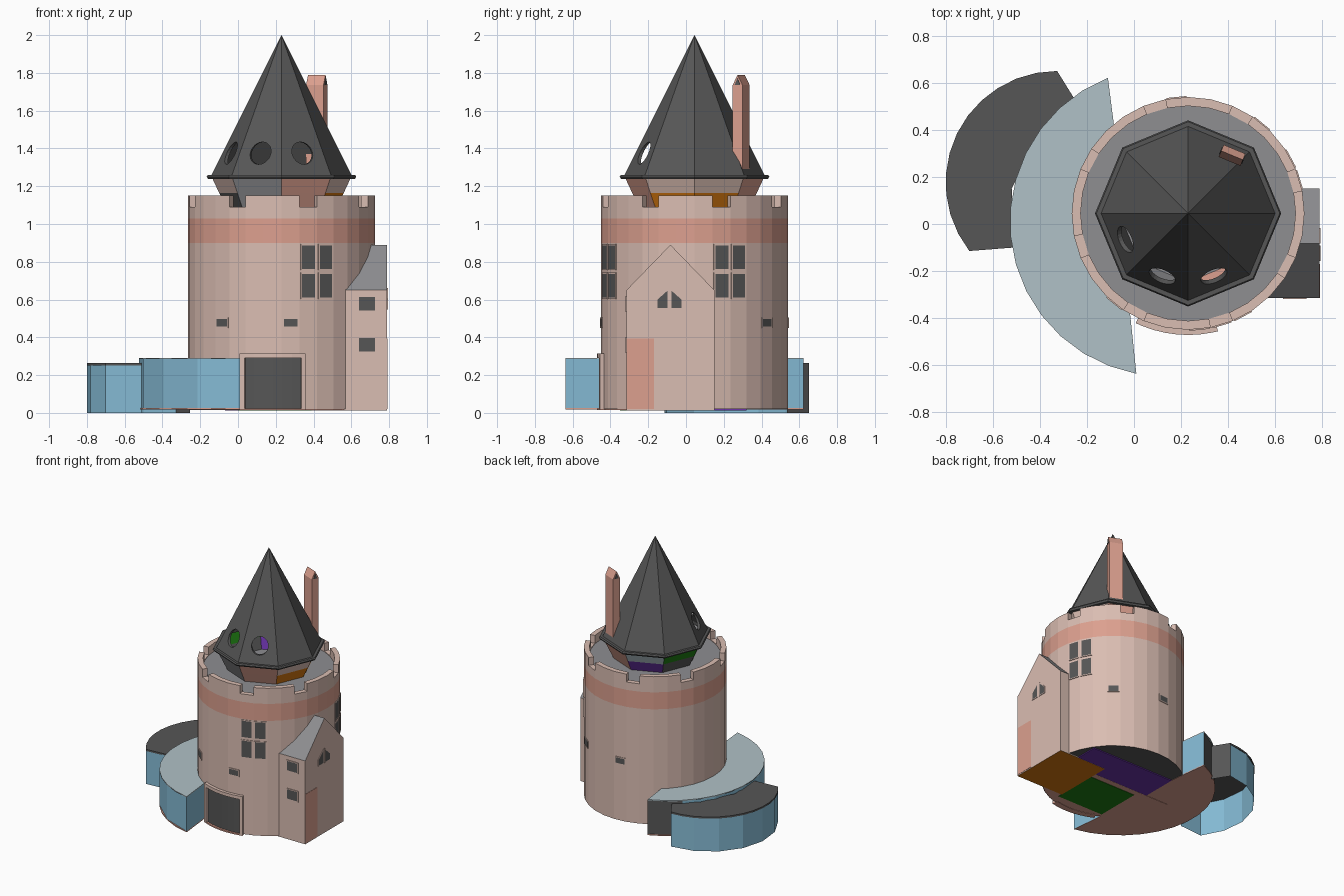
import bpy, bmesh, math
from mathutils import Vector

if "Cube" in bpy.data.objects:
    bpy.data.objects.remove(bpy.data.objects["Cube"])

CX, CY = 0.23, 0.045          # tower axis


def material(name, rgb):
    m = bpy.data.materials.new(name)
    lin = [((c / 255 + 0.055) / 1.055) ** 2.4 for c in rgb]
    m.diffuse_color = (*lin, 1)
    m.use_nodes = True
    m.node_tree.nodes["Principled BSDF"].inputs["Base Color"].default_value = m.diffuse_color
    return m


BEIGE = material("beige_stone", (218, 189, 178))
SALMON = material("salmon_stone", (220, 160, 143))
DARK = material("dark_slate", (86, 86, 86))
GREY = material("mid_grey", (142, 142, 145))
GLASS = material("blue_glass", (134, 188, 214))
PALE = material("pale_blue_roof", (176, 193, 199))
PURPLE = material("purple", (104, 50, 165))
GREEN = material("green", (30, 122, 18))
ORANGE = material("orange", (210, 118, 15))


def finish(name, bm, mats, recalc=True):
    if recalc:
        bmesh.ops.recalc_face_normals(bm, faces=bm.faces[:])
    me = bpy.data.meshes.new(name)
    bm.to_mesh(me)
    bm.free()
    for m in mats:
        me.materials.append(m)
    ob = bpy.data.objects.new(name, me)
    bpy.context.collection.objects.link(ob)
    return ob


def face(bm, pts, mi=0):
    f = bm.faces.new([bm.verts.new(p) for p in pts])
    f.material_index = mi
    return f


def polar(r, deg, z):
    """Point round the tower; 0 degrees is the front, 90 the right."""
    a = math.radians(deg)
    return Vector((CX + r * math.sin(a), CY - r * math.cos(a), z))


def prism(name, pts, offset, mats, border=0):
    """Extrude a polygon; an inset end face takes the second material."""
    bm = bmesh.new()
    lo = [bm.verts.new(p) for p in pts]
    hi = [bm.verts.new(Vector(p) + Vector(offset)) for p in pts]
    bm.faces.new(lo[::-1])
    top = bm.faces.new(hi)
    for i in range(len(lo)):
        j = (i + 1) % len(lo)
        bm.faces.new((lo[i], lo[j], hi[j], hi[i]))
    bmesh.ops.recalc_face_normals(bm, faces=bm.faces[:])
    if border:
        bmesh.ops.inset_individual(bm, faces=[top], thickness=border, use_even_offset=True)
        top.material_index = 1
    return finish(name, bm, mats, False)


def slab(name, outline, z0, z1, mat):
    return prism(name, [(x, y, z0) for x, y in outline], (0, 0, z1 - z0), [mat])


def lathe(name, profile, n, mat):
    """Closed profile of (r, z) points turned round the tower axis."""
    bm = bmesh.new()
    for i in range(n):
        a, b = 360 * i / n, 360 * (i + 1) / n
        for (r0, z0), (r1, z1) in zip(profile, profile[1:] + profile[:1]):
            pts = [polar(r0, a, z0), polar(r0, b, z0), polar(r1, b, z1), polar(r1, a, z1)]
            if r0 == 0 and r1 == 0:
                continue
            if r0 == 0:
                pts.pop(1)
            elif r1 == 0:
                pts.pop(2)
            face(bm, pts)
    bmesh.ops.remove_doubles(bm, verts=bm.verts[:], dist=1e-5)
    return finish(name, bm, [mat])


def window(name, c, deg, w, h):
    a = math.radians(deg)
    n, t = Vector((math.sin(a), -math.cos(a), 0)), Vector((math.cos(a), math.sin(a), 0))
    up = Vector((0, 0, 1))
    pts = [c + t * sx * w / 2 + up * sz * h / 2 for sx, sz in ((-1, -1), (1, -1), (1, 1), (-1, 1))]
    prism(name, pts, n * 0.006, [BEIGE, DARK], 0.007)


# Tower wall with salmon band and eight notches in the parapet
N, R, RI, FLOOR = 32, 0.495, 0.457, 1.085
STEP = 360 / N
bm = bmesh.new()
for i in range(N):
    a, b = i * STEP, (i + 1) * STEP
    notch = i % 4 == 1
    top = 1.09 if notch else 1.15
    for z0, z1, mi in ((0.02, 0.9, 0), (0.9, 1.03, 1), (1.03, 1.09, 0), (1.09, top, 0)):
        if z1 > z0:
            face(bm, [polar(R, a, z0), polar(R, b, z0), polar(R, b, z1), polar(R, a, z1)], mi)
    face(bm, [polar(R, a, top), polar(R, b, top), polar(RI, b, top), polar(RI, a, top)])
    face(bm, [polar(RI, b, FLOOR), polar(RI, a, FLOOR), polar(RI, a, top), polar(RI, b, top)])
    if notch:
        for d, flip in ((a, 1), (b, -1)):
            face(bm, [polar(R, d, 1.09), polar(R, d, 1.15), polar(RI, d, 1.15), polar(RI, d, 1.09)][::flip])
finish("tower_wall", bm, [BEIGE, SALMON], False)


def arc(r0, r1, a0, a1, n):
    degs = [a0 + (a1 - a0) * i / n for i in range(n + 1)]
    out = [polar(r1, d, 0).xy for d in degs]
    return out + ([polar(r0, d, 0).xy for d in degs[::-1]] if r0 else [])


slab("tower_roof_floor", arc(0, 0.46, 0, 360 - STEP, N - 1), 1.07, FLOOR, GREY)

# Tower underside with its coloured floor plates
slab("tower_base", arc(0, 0.494, 0, 360 - STEP, N - 1), 0.02, 0.03, DARK)
slab("front_floor", arc(0, 0.49, -90, 90, 16), 0.016, 0.021, SALMON)
slab("back_floor", [(-0.07, 0.05), (0.63, 0.05), (0.63, 0.32), (-0.07, 0.32)], 0.013, 0.021, PURPLE)
slab("hall_floor", [(0, -0.35), (0.39, -0.35), (0.39, 0), (0, 0)], 0.013, 0.021, GREEN)

# Tower windows, one pane per wall facet
AP = R * math.cos(math.radians(STEP / 2)) - 0.001
for base in (1.5, 9.5):
    for k in (0, 1):
        for z in (0.673, 0.825):
            d = (base + k) * STEP
            window("tall_window", polar(AP, d, z), d, 0.086, 0.138)
for k in (-4, 0, 12, 16):
    d = (k + 0.5) * STEP
    window("small_window", polar(AP, d, 0.477), d, 0.085, 0.055)

# Entrance: curved surround and dark door
slab("door_jamb_left", arc(0.47, 0.517, -25.5, -22.3, 1), 0.02, 0.315, BEIGE)
slab("door_jamb_right", arc(0.47, 0.517, 11.8, 14.2, 1), 0.02, 0.315, BEIGE)
slab("door_lintel", arc(0.47, 0.517, -22.3, 11.8, 6), 0.29, 0.315, BEIGE)
slab("door_panel", arc(0.47, 0.502, -22.3, 11.8, 6), 0.02, 0.29, DARK)
slab("door_step", arc(0.47, 0.516, -25.5, 14.2, 6), 0.014, 0.024, SALMON)

# Lantern under the spire: two rows of coloured panels
bm = bmesh.new()
lantern = [SALMON, BEIGE, ORANGE, PALE, PURPLE, GREEN, DARK, GREY]
rows = [(1.07, 0.285), (1.165, 0.33), (1.242, 0.366)]
lower = [0, 2, 2, 0, 4, 6, 6, 7]
upper = [0, 1, 1, 0, 3, 5, 1, 7]
for k in range(8):
    a, b = 45 * k, 45 * k + 45
    for (z0, r0), (z1, r1), mi in zip(rows, rows[1:], (lower[k], upper[k])):
        face(bm, [polar(r0, a, z0), polar(r0, b, z0), polar(r1, b, z1), polar(r1, a, z1)], mi)
finish("lantern", bm, lantern, False)

# Hollow eight-sided spire with three round openings
spire = lathe("spire", [(0.375, 1.25), (0, 2.0), (0, 1.96), (0.355, 1.25)], 8, DARK)
for d in (22.5, -22.5, -67.5):
    bpy.ops.mesh.primitive_cylinder_add(vertices=24, radius=0.059, depth=0.2,
                                        location=polar(0.29, d, 1.375),
                                        rotation=(math.pi / 2, 0, math.radians(d)))
    cutter = bpy.context.object
    cutter.hide_render = True
    mod = spire.modifiers.new("opening", "BOOLEAN")
    mod.operation, mod.object = "DIFFERENCE", cutter
    bpy.context.view_layer.objects.active = spire
    bpy.ops.object.modifier_apply(modifier=mod.name)
    bpy.data.objects.remove(cutter)
lathe("eaves", [(0.35, 1.238), (0.388, 1.238), (0.396, 1.25), (0.39, 1.26), (0.35, 1.26)], 8, DARK)

# Chimney with a small gabled cap and dark gable vents
c = Vector((0.417, 0.292, 0))
u = Vector((math.cos(math.radians(-22.5)), math.sin(math.radians(-22.5)), 0))
v = Vector((-u.y, u.x, 0))
up = Vector((0, 0, 1))
section = [(-0.028, 1.22), (0.028, 1.22), (0.028, 1.735), (0, 1.79), (-0.028, 1.735)]
prism("chimney", [c - u * 0.05 + v * s + up * z for s, z in section], u * 0.1, [SALMON])
for sgn in (-1, 1):
    vent = [c + u * sgn * 0.05 + v * s + up * z for s, z in ((-0.016, 1.735), (0.016, 1.735), (0, 1.772))]
    prism("chimney_vent", vent, u * sgn * 0.003, [DARK])

# Gabled wing on the right
wing = prism("gabled_wing", [(0.39, y, z) for y, z in
             ((-0.315, 0.012), (0.15, 0.012), (0.15, 0.65), (-0.0825, 0.89), (-0.315, 0.65))],
             (0.4, 0, 0), [BEIGE, GREY, ORANGE])
for p in wing.data.polygons:
    p.material_index = 1 if p.normal.z > 0.3 else 2 if p.normal.z < -0.9 else 0
for z in (0.577, 0.36):
    window("wing_window", Vector((0.683, -0.314, z)), 0, 0.1, 0.085)
for s in (-1, 1):
    pane = [(0.789, -0.0875 + s * y, z) for y, z in ((0.005, 0.548), (0.07, 0.548), (0.07, 0.602), (0.005, 0.66))]
    prism("gable_window", pane, (0.005, 0, 0), [BEIGE, DARK], 0.006)
prism("wing_door", [(0.789, y, z) for y, z in
      ((-0.314, 0.02), (-0.17, 0.02), (-0.17, 0.395), (-0.314, 0.395))], (0.003, 0, 0), [SALMON])


# Glazed annexes: framed panes along an arc, flat roof above
def arc_points(cx, cy, r, a0, a1, n):
    degs = [math.radians(a0 + (a1 - a0) * i / n) for i in range(n + 1)]
    return [(cx + r * math.cos(d), cy + r * math.sin(d)) for d in degs]


def glazing(name, path, z0, z1, blind=()):
    bm = bmesh.new()
    panes = []
    for i, (p, q) in enumerate(zip(path, path[1:])):
        panes.append(face(bm, [(*p, z0), (*p, z1), (*q, z1), (*q, z0)], 0))
    bmesh.ops.inset_individual(bm, faces=panes, thickness=0.01, depth=-0.004)
    for i, f in enumerate(panes):
        f.material_index = 0 if i in blind else 1
    finish(name, bm, [DARK, GLASS], False)


in_back, in_front = (-0.08, 0.38), (-0.02, -0.35)
big = (0.13, 0.01, 0.658, 111.5, 259.5)
outline = [in_back] + arc_points(*big, 14) + [in_front]
slab("inner_annex_roof", outline, 0.284, 0.291, PALE)
slab("inner_annex_floor", outline, 0.018, 0.026, SALMON)
glazing("inner_annex_glazing", [in_back] + arc_points(*big, 7) + [in_front], 0.02, 0.285, (1,))

small = (-0.327, 0.177, 0.474, 90, 218)
tail = [(-0.51, -0.1), (-0.52, 0.15), (-0.4, 0.4), (-0.255, 0.535)]
slab("outer_annex_roof", arc_points(*small, 12) + tail, 0.252, 0.265, DARK)
glazing("outer_annex_glazing", tail[-1:] + arc_points(*small, 6) + tail[:1], 0.0, 0.256, (0,))
